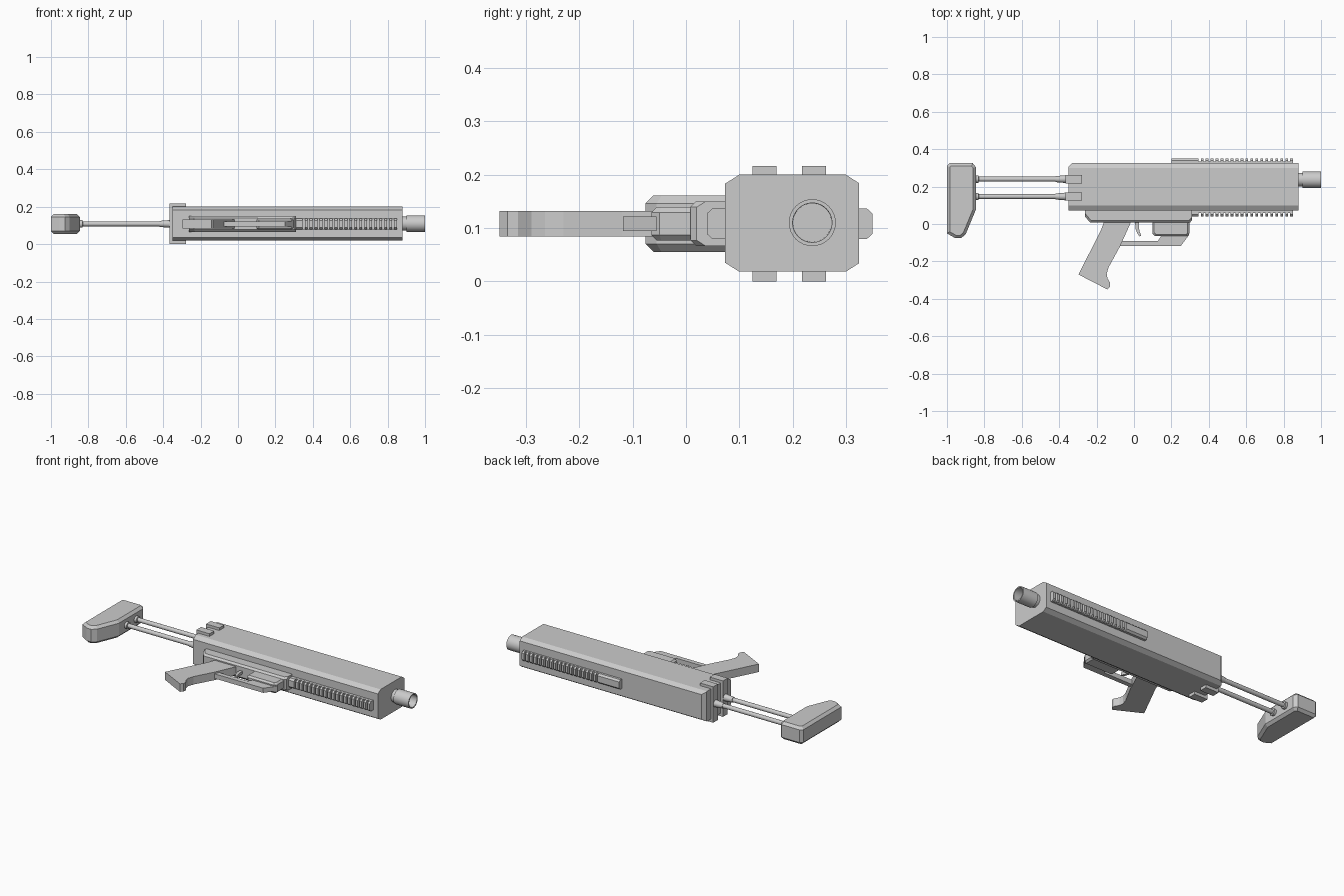
import bpy, bmesh, math
from mathutils import Vector

if "Cube" in bpy.data.objects:
    bpy.data.objects.remove(bpy.data.objects["Cube"])

ZC = 0.108  # mid-plane of the weapon lying on its side


def finish(bm, name, smooth=False):
    bmesh.ops.recalc_face_normals(bm, faces=bm.faces)
    me = bpy.data.meshes.new(name)
    bm.to_mesh(me)
    bm.free()
    ob = bpy.data.objects.new(name, me)
    bpy.context.collection.objects.link(ob)
    if smooth:
        bpy.context.view_layer.objects.active = ob
        ob.select_set(True)
        bpy.ops.object.shade_smooth_by_angle(angle=math.radians(35))
        ob.select_set(False)
    return ob


def add_prism(bm, pts, axis, lo, hi):
    """Extrude a 2D profile: axis 'z' takes (x, y), axis 'x' takes (y, z)."""
    def place(p, t):
        return (p[0], p[1], t) if axis == 'z' else (t, p[0], p[1])
    a = [bm.verts.new(place(p, lo)) for p in pts]
    b = [bm.verts.new(place(p, hi)) for p in pts]
    n = len(pts)
    caps = [bm.faces.new(a[::-1]), bm.faces.new(b)]
    for i in range(n):
        j = (i + 1) % n
        bm.faces.new((a[i], a[j], b[j], b[i]))
    return caps


def slab(name, pts, half, chamfer=0.0, smooth=False):
    """Profile seen from above, centred on ZC, with optional rim chamfer."""
    bm = bmesh.new()
    caps = add_prism(bm, pts, 'z', ZC - half, ZC + half)
    if chamfer:
        edges = {e for f in caps for e in f.edges}
        bmesh.ops.bevel(bm, geom=list(edges), offset=chamfer, segments=1,
                        affect='EDGES', profile=0.5)
    return finish(bm, name, smooth)


def lathe(name, profile, y, z, n=32):
    """Closed (x, radius) profile turned about a line parallel to x."""
    bm = bmesh.new()
    rings = []
    for x, r in profile:
        rings.append([bm.verts.new((x, y + r * math.cos(2 * math.pi * i / n),
                                    z + r * math.sin(2 * math.pi * i / n)))
                      for i in range(n)])
    for a, b in zip(rings, rings[1:]):
        for i in range(n):
            j = (i + 1) % n
            bm.faces.new((a[i], a[j], b[j], b[i]))
    bm.faces.new(rings[0])
    bm.faces.new(rings[-1])
    return finish(bm, name, True)


# main housing: chamfered box with a cut rear top corner
bm = bmesh.new()
add_prism(bm, [(0.073, 0.035), (0.1, 0.018), (0.3, 0.018), (0.325, 0.034),
               (0.325, 0.184), (0.3, 0.2), (0.1, 0.2), (0.073, 0.183)],
          'x', -0.35, 0.88)
rear = [e for e in bm.edges
        if all(v.co.x < -0.34 and v.co.y > 0.32 for v in e.verts)]
bmesh.ops.bevel(bm, geom=rear, offset=0.02, segments=1, affect='EDGES')
finish(bm, "housing")

# hollow muzzle with a narrower neck
lathe("muzzle", [(0.87, 0.037), (0.9, 0.037), (0.9, 0.044), (1.0, 0.044),
                 (1.0, 0.037), (0.9, 0.037 * 0.98)], 0.237, 0.11)


# toothed rails above and below the housing
def rail(name, base, side, x0, teeth_x0, x1, height):
    bm = bmesh.new()

    def section(h0, h1):
        sh = h1 - 0.011
        pts = [(h0, -0.029), (max(sh, h0), -0.029), (h1, -0.019),
               (h1, 0.019), (max(sh, h0), 0.029), (h0, 0.029)]
        return [(base + side * h, ZC + z) for h, z in pts]

    low = height * 0.4
    strip = [(base - side * 0.003, ZC - 0.029), (base + side * low, ZC - 0.029),
             (base + side * low, ZC + 0.029), (base - side * 0.003, ZC + 0.029)]
    add_prism(bm, strip, 'x', x0, x1)
    if x0 < teeth_x0:
        add_prism(bm, section(low - 0.001, height), 'x', x0, teeth_x0)
    count = 19
    pitch = (x1 - teeth_x0) / count
    for i in range(count):
        end = teeth_x0 + (i + 1) * pitch
        add_prism(bm, section(low - 0.001, height), 'x', end - pitch * 0.55, end)
    finish(bm, name)


rail("top_rail", 0.325, 1, 0.2, 0.345, 0.85, 0.025)
rail("under_rail", 0.073, -1, 0.3, 0.345, 0.85, 0.034)

# lower receiver, chamfered along its underside
bm = bmesh.new()
add_prism(bm, [(-0.262, 0.08), (-0.262, 0.04), (-0.235, 0.008), (0.3, 0.008),
               (0.31, 0.02), (0.31, 0.08)], 'z', ZC - 0.042, ZC + 0.042)
under = [e for e in bm.edges if all(v.co.y < 0.05 for v in e.verts)
         and abs(e.verts[0].co.z - e.verts[1].co.z) < 0.001]
bmesh.ops.bevel(bm, geom=under, offset=0.011, segments=1, affect='EDGES')
finish(bm, "lower_receiver")

# block in front of the trigger
slab("front_block", [(0.098, 0.02), (0.098, -0.05), (0.112, -0.065),
                     (0.285, -0.065), (0.297, -0.05), (0.297, 0.02)], 0.031, 0.01)

# trigger guard
slab("trigger_guard", [(0.297, -0.055), (0.25, -0.118), (-0.08, -0.118),
                       (-0.065, -0.09), (0.128, -0.09), (0.148, -0.06)], 0.014)

# curved trigger
outer = [(0.005, 0.02), (0.008, -0.025), (0.018, -0.05), (0.03, -0.067)]
inner = [(0.038, -0.062), (0.03, -0.04), (0.026, -0.02), (0.026, 0.02)]
slab("trigger", outer + inner, 0.008)

# pistol grip
slab("grip", [(-0.013, 0.02), (-0.158, 0.02), (-0.175, -0.03), (-0.297, -0.27),
              (-0.142, -0.35), (-0.128, -0.335), (-0.127, -0.315),
              (-0.142, -0.29), (-0.146, -0.265), (-0.135, -0.23),
              (-0.075, -0.12), (-0.025, -0.01)], 0.024)

# shoulder stock
slab("stock", [(-1.0, 0.31), (-0.985, 0.325), (-0.862, 0.325), (-0.846, 0.305),
               (-0.846, 0.075), (-0.9, -0.055), (-0.925, -0.076),
               (-0.955, -0.076), (-1.0, -0.05)], 0.053, 0.015)

# two stock rods, each with a collar, neck and wrap-around clip
for label, y in (("lower", 0.147), ("upper", 0.24)):
    lathe(label + "_stock_rod",
          [(-0.86, 0.02), (-0.832, 0.02), (-0.83, 0.013), (-0.42, 0.013),
           (-0.42, 0.016), (-0.36, 0.021), (-0.352, 0.021)], y, ZC, 20)
    bm = bmesh.new()
    for x0, x1, z0, z1 in ((-0.365, -0.345, 0.0, 0.216),
                           (-0.346, -0.277, 0.199, 0.216),
                           (-0.346, -0.277, 0.0, 0.019)):
        h = 0.0225
        add_prism(bm, [(y - h, z0), (y + h, z0), (y + h, z1), (y - h, z1)],
                  'x', x0, x1)
    finish(bm, label + "_stock_clip")
